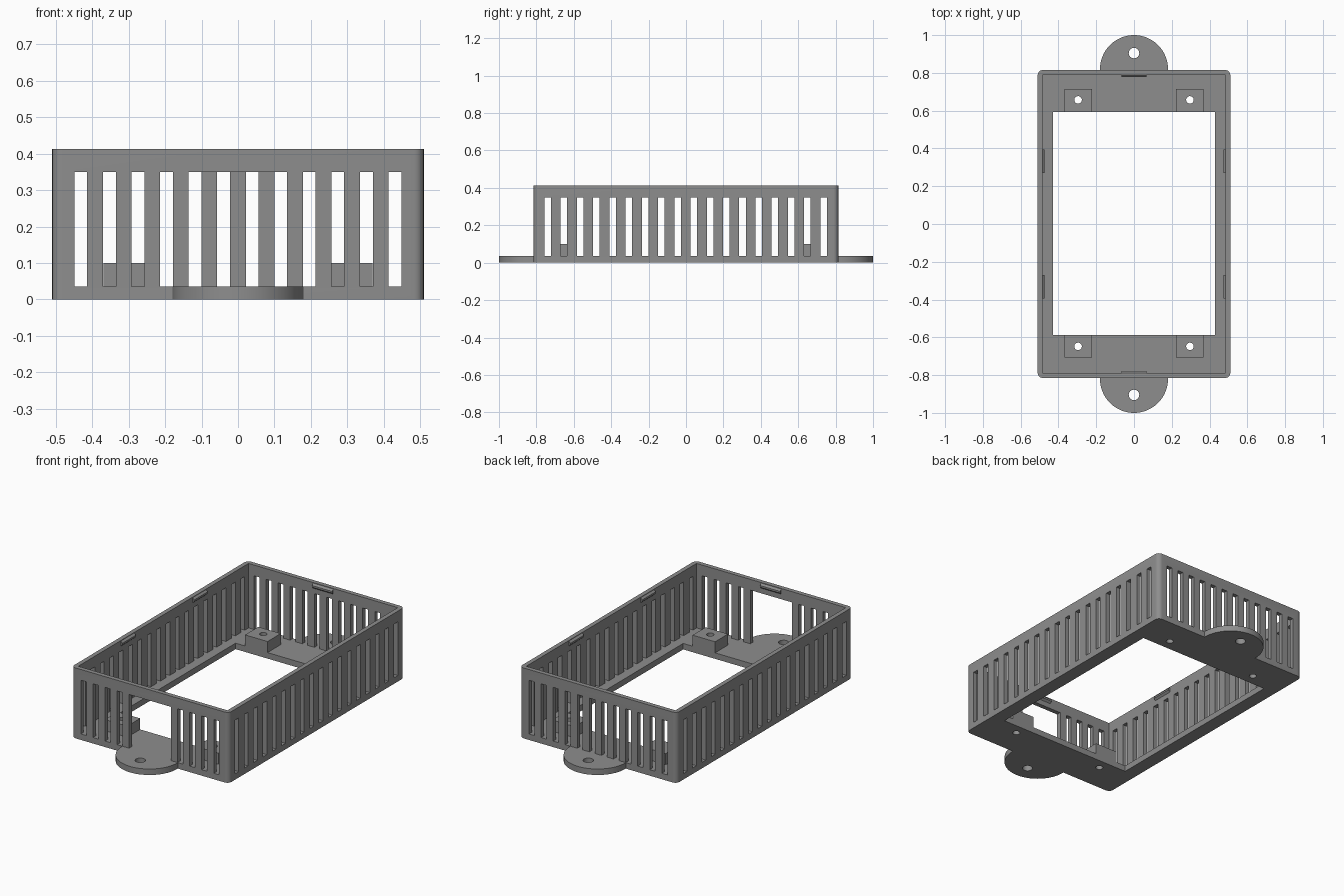
import bpy, bmesh, math
from mathutils import Matrix, Vector

if "Cube" in bpy.data.objects:
    bpy.data.objects.remove(bpy.data.objects["Cube"])

W, L, H = 0.51, 0.815, 0.413      # half width, half length, height
FLOOR, WALL = 0.035, 0.026        # floor and wall thickness
SLOT, SLOT_TOP = 0.035, 0.35

grey = bpy.data.materials.new("mid grey")
grey.diffuse_color = (0.27, 0.27, 0.27, 1)
grey.use_nodes = True
grey.node_tree.nodes["Principled BSDF"].inputs["Base Color"].default_value = grey.diffuse_color


def make(name, bm):
    bmesh.ops.recalc_face_normals(bm, faces=bm.faces)
    me = bpy.data.meshes.new(name)
    bm.to_mesh(me)
    bm.free()
    ob = bpy.data.objects.new(name, me)
    bpy.context.collection.objects.link(ob)
    me.materials.append(grey)
    return ob


def add_box(bm, x0, x1, y0, y1, z0, z1):
    m = Matrix.Translation(((x0 + x1) / 2, (y0 + y1) / 2, (z0 + z1) / 2))
    bmesh.ops.create_cube(bm, size=1, matrix=m @ Matrix.Diagonal((x1 - x0, y1 - y0, z1 - z0, 1)))


def add_pin(bm, x, y, r, n):
    bmesh.ops.create_cone(bm, cap_ends=True, segments=n, radius1=r, radius2=r, depth=0.5,
                          matrix=Matrix.Translation((x, y, 0.1)))


def add_prism(bm, pts, vec):
    f = bm.faces.new([bm.verts.new(p) for p in pts])
    ext = bmesh.ops.extrude_face_region(bm, geom=[f], use_keep_orig=True)
    bmesh.ops.translate(bm, vec=vec, verts=[v for v in ext["geom"] if isinstance(v, bmesh.types.BMVert)])


def cut(ob, bm):
    cutter = make("cutter", bm)
    cutter.hide_render = True
    mod = ob.modifiers.new("cut", 'BOOLEAN')
    mod.operation, mod.solver, mod.object = 'DIFFERENCE', 'EXACT', cutter
    bpy.context.view_layer.objects.active = ob
    bpy.ops.object.modifier_apply(modifier=mod.name)
    bpy.data.objects.remove(cutter)


def smooth(ob):
    bpy.ops.object.select_all(action='DESELECT')
    ob.select_set(True)
    bpy.context.view_layer.objects.active = ob
    bpy.ops.object.shade_smooth_by_angle(angle=math.radians(30))


# Case shell: rounded block, hollowed out
bm = bmesh.new()
add_box(bm, -W, W, -L, L, 0, H)
upright = [e for e in bm.edges if abs(e.verts[0].co.z - e.verts[1].co.z) > 0.1]
bmesh.ops.bevel(bm, geom=upright, offset=0.027, segments=6, profile=0.5, affect='EDGES')
case = make("case", bm)

bm = bmesh.new()
add_box(bm, -W + WALL, W - WALL, -L + WALL, L - WALL, FLOOR, H + 0.1)
cut(case, bm)

# Floor window
bm = bmesh.new()
add_box(bm, -0.43, 0.43, -0.588, 0.592, -0.1, FLOOR + 0.1)
cut(case, bm)

# Ventilation slots in all walls, with a wide opening in the front
bm = bmesh.new()
for i in range(18):
    y = -0.757 + i * 0.0868
    for s in (-1, 1):
        a, b = sorted((s * (W - 0.06), s * (W + 0.05)))
        add_box(bm, a, b, y, y + SLOT, FLOOR, SLOT_TOP)
cut(case, bm)
bm = bmesh.new()
for i in range(12):
    x = -0.449 + i * 0.0784
    add_box(bm, x, x + SLOT, L - 0.06, L + 0.05, FLOOR, SLOT_TOP)
    if not 4 <= i <= 7:
        add_box(bm, x, x + SLOT, -L - 0.05, -L + 0.06, FLOOR, SLOT_TOP)
add_box(bm, -0.136, 0.135, -L - 0.05, -L + 0.06, FLOOR, SLOT_TOP)
cut(case, bm)

# Screw posts at the four floor corners, drilled through the floor
holes = [(sx * 0.296, y) for sx in (-1, 1) for y in (-0.648, 0.657)]


def drill(ob, spots):
    bm = bmesh.new()
    for x, y in spots:
        add_pin(bm, x, y, 0.02, 20)
    cut(ob, bm)


drill(case, holes)
for x, y in holes:
    bm = bmesh.new()
    y0, y1 = (0.592, 0.715) if y > 0 else (-0.708, -0.588)
    add_box(bm, x - 0.073, x + 0.073, y0, y1, FLOOR, 0.1)
    post = make("screw_post", bm)
    drill(post, [(x, y)])
    smooth(post)
smooth(case)

# Round mounting ears at front and back
for s in (-1, 1):
    bm = bmesh.new()
    arc = [(0.18 * math.cos(math.pi * i / 32), s * (0.82 + 0.18 * math.sin(math.pi * i / 32)), 0)
           for i in range(33)]
    add_prism(bm, [(0.18, s * L, 0)] + arc + [(-0.18, s * L, 0)], Vector((0, 0, FLOOR)))
    ear = make("mounting_ear", bm)
    bm = bmesh.new()
    add_pin(bm, 0, s * 0.905, 0.028, 24)
    cut(ear, bm)
    smooth(ear)

# Wedge-shaped lid clips inside the rim
for s in (-1, 1):
    bm = bmesh.new()
    y = s * (L - WALL)
    add_prism(bm, [(-0.065, y, 0.38), (-0.065, y, 0.41), (-0.065, y - s * 0.011, 0.4),
                   (-0.065, y - s * 0.011, 0.39)], Vector((0.13, 0, 0)))
    make("end_clip", bm)
    for y0 in (-0.395, 0.27):
        bm = bmesh.new()
        x = s * (W - WALL)
        add_prism(bm, [(x, y0, 0.38), (x, y0, 0.41), (x - s * 0.011, y0, 0.4),
                       (x - s * 0.011, y0, 0.39)], Vector((0, 0.125, 0)))
        make("side_clip", bm)
